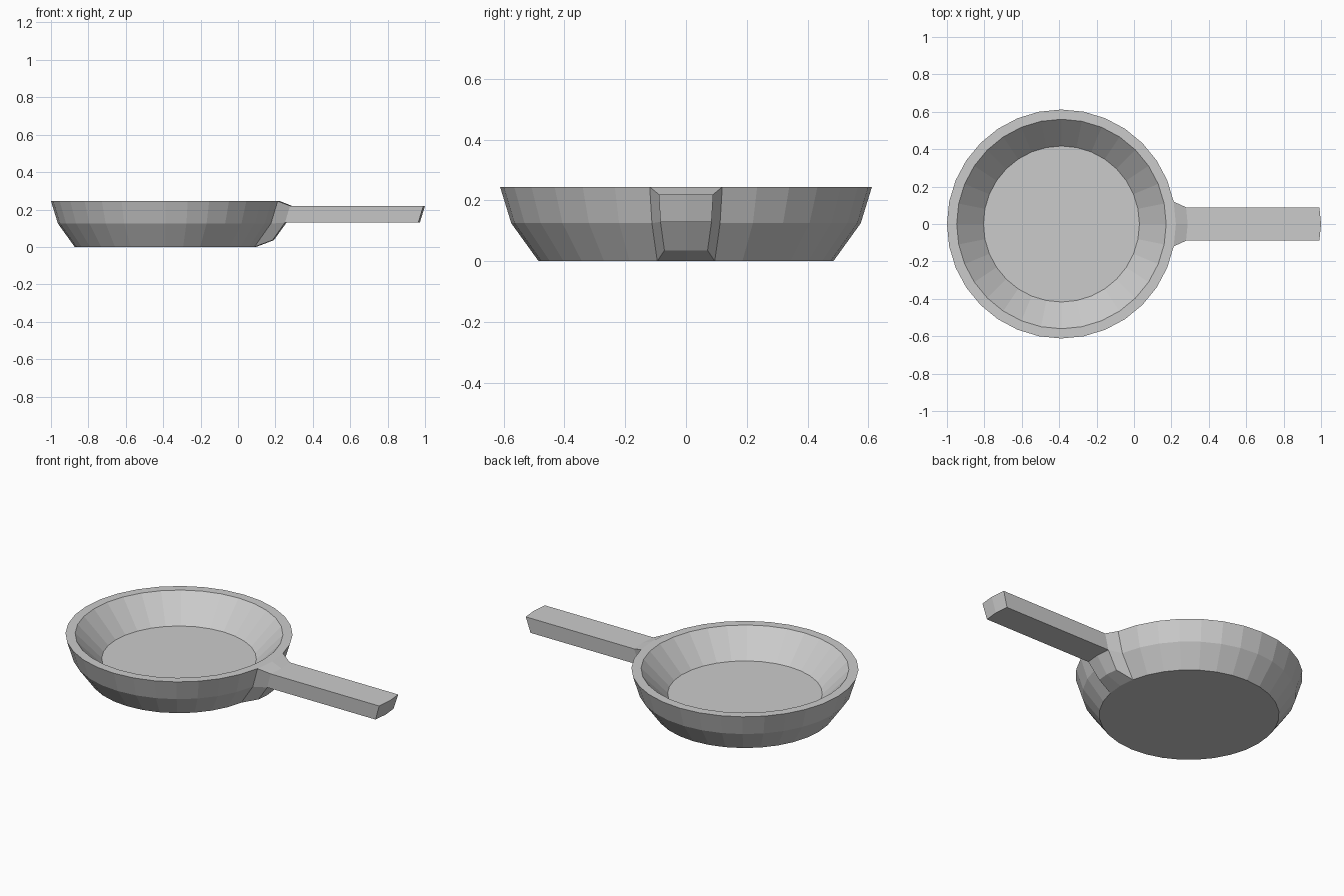
import bpy, bmesh
from math import cos, sin, tau
from mathutils import Matrix, Vector

if "Cube" in bpy.data.objects:
    bpy.data.objects.remove(bpy.data.objects["Cube"])

SIDES, CX = 32, -0.388
# outer base, outer bend, outer rim, inner rim, cooking floor: (radius, z)
PROFILE = [(0.485, 0), (0.575, 0.125), (0.612, 0.245), (0.56, 0.245), (0.417, 0.098)]

bm = bmesh.new()


def extrude(faces, matrix):
    """Extrude a face patch, transform it and return the new faces."""
    new = bmesh.ops.extrude_face_region(bm, geom=faces)["geom"]
    old = [f for f in faces if f.is_valid]
    if old:
        bmesh.ops.delete(bm, geom=old, context='FACES')
    for v in new:
        if isinstance(v, bmesh.types.BMVert):
            v.co = matrix @ v.co
    return [f for f in new if isinstance(f, bmesh.types.BMFace)]


# Pan body: lathed bowl with a flat base and floor
rings = [[bm.verts.new((CX + r * cos(tau * i / SIDES), r * sin(tau * i / SIDES), z))
          for i in range(SIDES)] for r, z in PROFILE]
walls = [[bm.faces.new((a[i], a[(i + 1) % SIDES], b[(i + 1) % SIDES], b[i]))
          for i in range(SIDES)] for a, b in zip(rings, rings[1:])]
bm.faces.new(rings[0][::-1])
bm.faces.new(rings[-1])

# Handle root: the four outer faces facing +x, pulled out and tapered
root = [walls[k][i] for k in (0, 1) for i in (-1, 0)]
taper = Matrix.Translation((0.119, 0, 0.036)) @ Matrix.Scale(0.75, 4)
patch = extrude(root, taper)

# Handle: upper half of the patch drawn out to the tip
upper = [f for f in patch if f.calc_center_median().z > 0.13]
extrude(upper, Matrix.Translation(Vector((0.713, 0, 0))))

bmesh.ops.recalc_face_normals(bm, faces=bm.faces)
mesh = bpy.data.meshes.new("frying_pan")
bm.to_mesh(mesh)
bm.free()
pan = bpy.data.objects.new("frying_pan", mesh)
bpy.context.collection.objects.link(pan)
